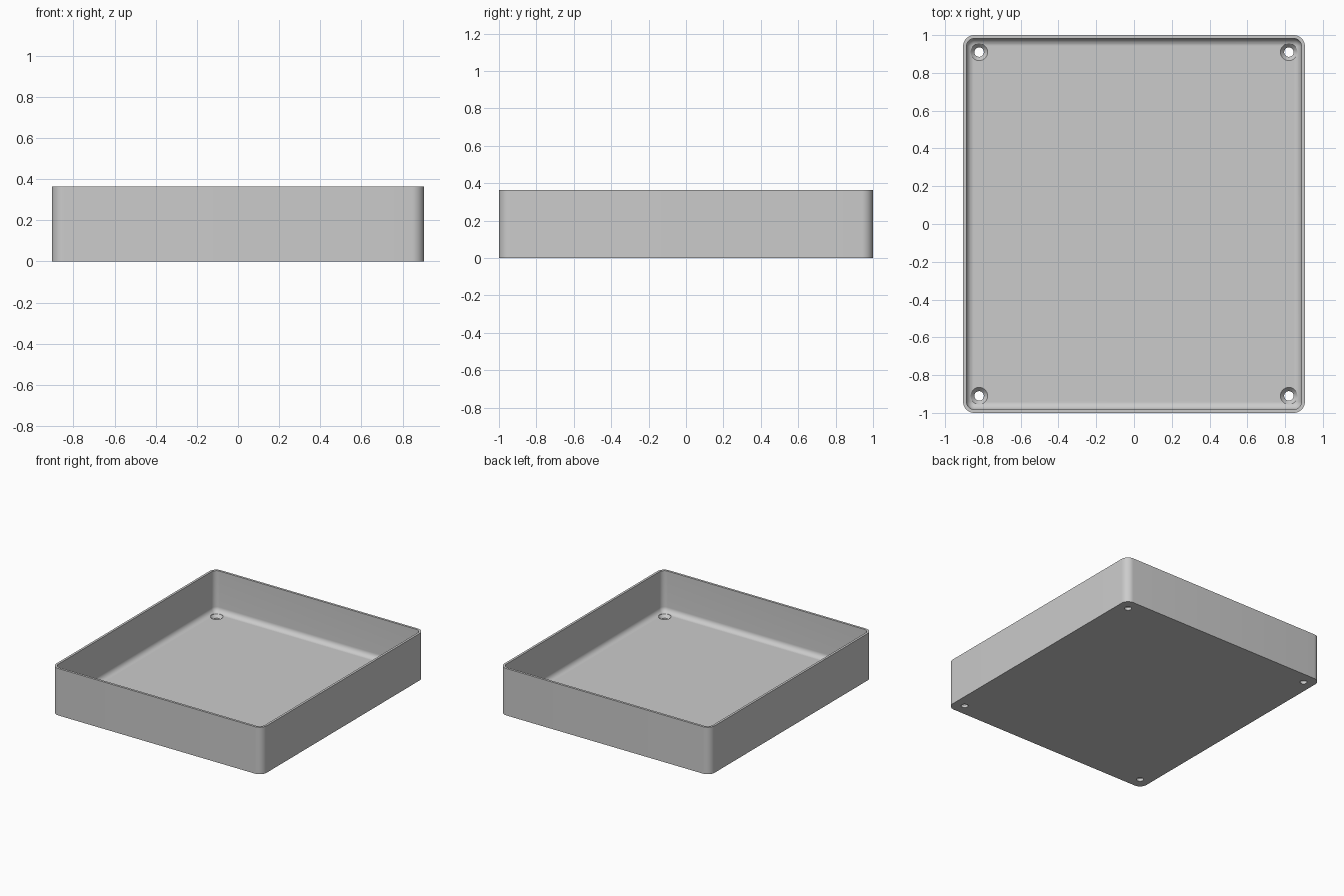
import bpy, bmesh, math

cube = bpy.data.objects.get("Cube")
if cube:
    bpy.data.objects.remove(cube, do_unlink=True)

HALF_X, HALF_Y, HEIGHT = 0.905, 1.0, 0.365
CORNER, WALL, FLOOR, FILLET = 0.06, 0.018, 0.045, 0.04
SEGMENTS = 10

grey = bpy.data.materials.new("light grey")
grey.use_nodes = True
colour = (0.6, 0.6, 0.6, 1)
grey.diffuse_color = colour
grey.node_tree.nodes["Principled BSDF"].inputs["Base Color"].default_value = colour


def finish(name, bm):
    bmesh.ops.recalc_face_normals(bm, faces=bm.faces[:])
    mesh = bpy.data.meshes.new(name)
    bm.to_mesh(mesh)
    bm.free()
    obj = bpy.data.objects.new(name, mesh)
    bpy.context.collection.objects.link(obj)
    mesh.materials.append(grey)
    return obj


def loft(name, rings):
    """Skin a stack of closed point rings and cap both ends."""
    bm = bmesh.new()
    loops = [[bm.verts.new(p) for p in ring] for ring in rings]
    n = len(loops[0])
    for a, b in zip(loops, loops[1:]):
        for i in range(n):
            j = (i + 1) % n
            bm.faces.new((a[i], a[j], b[j], b[i]))
    bm.faces.new(loops[0])
    bm.faces.new(loops[-1])
    return finish(name, bm)


def rounded_ring(inset, z):
    """Rounded rectangle moved inwards from the outer outline."""
    radius = max(CORNER - inset, 0.002)
    cx, cy = HALF_X - inset - radius, HALF_Y - inset - radius
    points = []
    for k, (sx, sy) in enumerate(((1, 1), (-1, 1), (-1, -1), (1, -1))):
        for i in range(SEGMENTS + 1):
            a = math.pi / 2 * (k + i / SEGMENTS)
            points.append((sx * cx + radius * math.cos(a),
                           sy * cy + radius * math.sin(a), z))
    return points


def circle_ring(x, y, radius, z, n=40):
    return [(x + radius * math.cos(math.tau * i / n),
             y + radius * math.sin(math.tau * i / n), z) for i in range(n)]


# Tray: outer wall, rim, inner wall, filleted floor
section = [(0, 0), (0, HEIGHT), (WALL, HEIGHT)]
for i in range(SEGMENTS + 1):
    a = math.pi / 2 * i / SEGMENTS
    section.append((WALL + FILLET * (1 - math.cos(a)),
                    FLOOR + FILLET * (1 - math.sin(a))))
tray = loft("tray", [rounded_ring(d, z) for d, z in section])

# Countersunk screw holes in the four corners
hole_section = [(0.025, -0.05), (0.025, 0.022), (0.045, FLOOR), (0.045, 0.12)]
for sx in (-1, 1):
    for sy in (-1, 1):
        cutter = loft("hole_cutter", [circle_ring(sx * 0.82, sy * 0.91, r, z)
                                      for r, z in hole_section])
        cutter.hide_render = True
        cut = tray.modifiers.new("screw hole", 'BOOLEAN')
        cut.operation = 'DIFFERENCE'
        cut.solver = 'EXACT'
        cut.object = cutter
        bpy.ops.object.select_all(action='DESELECT')
        tray.select_set(True)
        bpy.context.view_layer.objects.active = tray
        bpy.ops.object.modifier_apply(modifier=cut.name)
        bpy.data.objects.remove(cutter, do_unlink=True)

bpy.ops.object.shade_smooth_by_angle(angle=math.radians(30))
